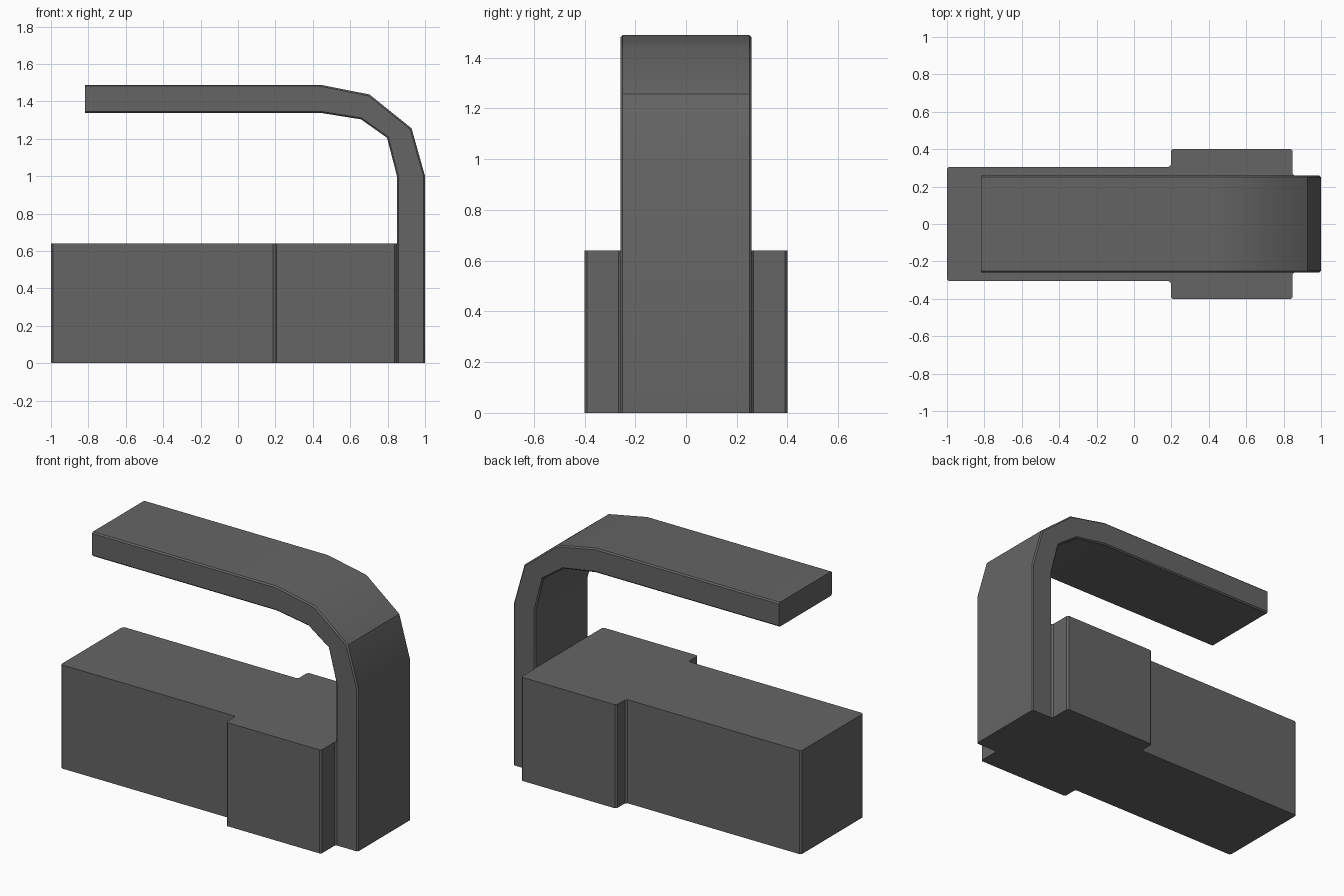
import bpy, bmesh
from mathutils import Vector

if "Cube" in bpy.data.objects:
    bpy.data.objects.remove(bpy.data.objects["Cube"])


def prism(name, outline, to_3d, lo, hi, pick, width):
    """Extrude a closed outline from lo to hi and chamfer the picked edges."""
    bm = bmesh.new()
    a = [bm.verts.new(to_3d(u, v, lo)) for u, v in outline]
    b = [bm.verts.new(to_3d(u, v, hi)) for u, v in outline]
    bm.faces.new(a)
    bm.faces.new(b[::-1])
    for i in range(len(a)):
        j = (i + 1) % len(a)
        bm.faces.new((a[i], b[i], b[j], a[j]))
    bmesh.ops.recalc_face_normals(bm, faces=bm.faces)
    bmesh.ops.bevel(bm, geom=[e for e in bm.edges if pick(e)], offset=width,
                    segments=1, affect='EDGES', profile=0.5)
    bmesh.ops.recalc_face_normals(bm, faces=bm.faces)
    mesh = bpy.data.meshes.new(name)
    mesh.materials.append(dark)
    bm.to_mesh(mesh)
    bm.free()
    obj = bpy.data.objects.new(name, mesh)
    bpy.context.collection.objects.link(obj)
    return obj


def ends(e):
    return e.verts[0].co, e.verts[1].co


# Dark grey finish
dark = bpy.data.materials.new("dark_grey")
dark.diffuse_color = (0.13, 0.13, 0.13, 1)
dark.use_nodes = True
dark.node_tree.nodes["Principled BSDF"].inputs["Base Color"].default_value = dark.diffuse_color

# Base block: stepped plan, mirrored across y, with chamfered upright edges
half = [(-1, 0.305), (0.197, 0.305), (0.197, 0.4), (0.848, 0.4),
        (0.848, 0.257), (0.93, 0.257)]
plan = half + [(x, -y) for x, y in reversed(half)]


def upright(e):
    p, q = ends(e)
    return abs(p.z - q.z) > 0.3 and p.x < 0.9


base = prism("base_with_arm", plan, lambda u, v, h: Vector((u, v, h)),
             0, 0.64, upright, 0.01)

# Bent arm: side profile with chamfered long edges
profile = [(1, 0), (1, 1), (0.928, 1.256), (0.703, 1.437), (0.44, 1.489),
           (-0.817, 1.489), (-0.817, 1.339), (0.44, 1.339), (0.658, 1.304),
           (0.797, 1.205), (0.85, 1.0), (0.85, 0)]


def long_edge(e):
    p, q = ends(e)
    at_foot = p.z < 0.01 and q.z < 0.01
    at_tip = p.x < -0.8 and q.x < -0.8
    return abs(p.y - q.y) < 0.01 and not at_foot and not at_tip


arm = prism("arm", profile, lambda u, v, h: Vector((u, h, v)),
            -0.258, 0.258, long_edge, 0.008)

# Fuse the arm and base into one continuous body
bpy.context.view_layer.objects.active = base
union = base.modifiers.new("union", 'BOOLEAN')
union.operation = 'UNION'
union.solver = 'EXACT'
union.object = arm
bpy.ops.object.modifier_apply(modifier=union.name)
bpy.data.objects.remove(arm)

# Smooth the gentle bends, keep corners sharp
bpy.ops.object.select_all(action='DESELECT')
base.select_set(True)
bpy.ops.object.shade_smooth_by_angle(angle=0.5236)
